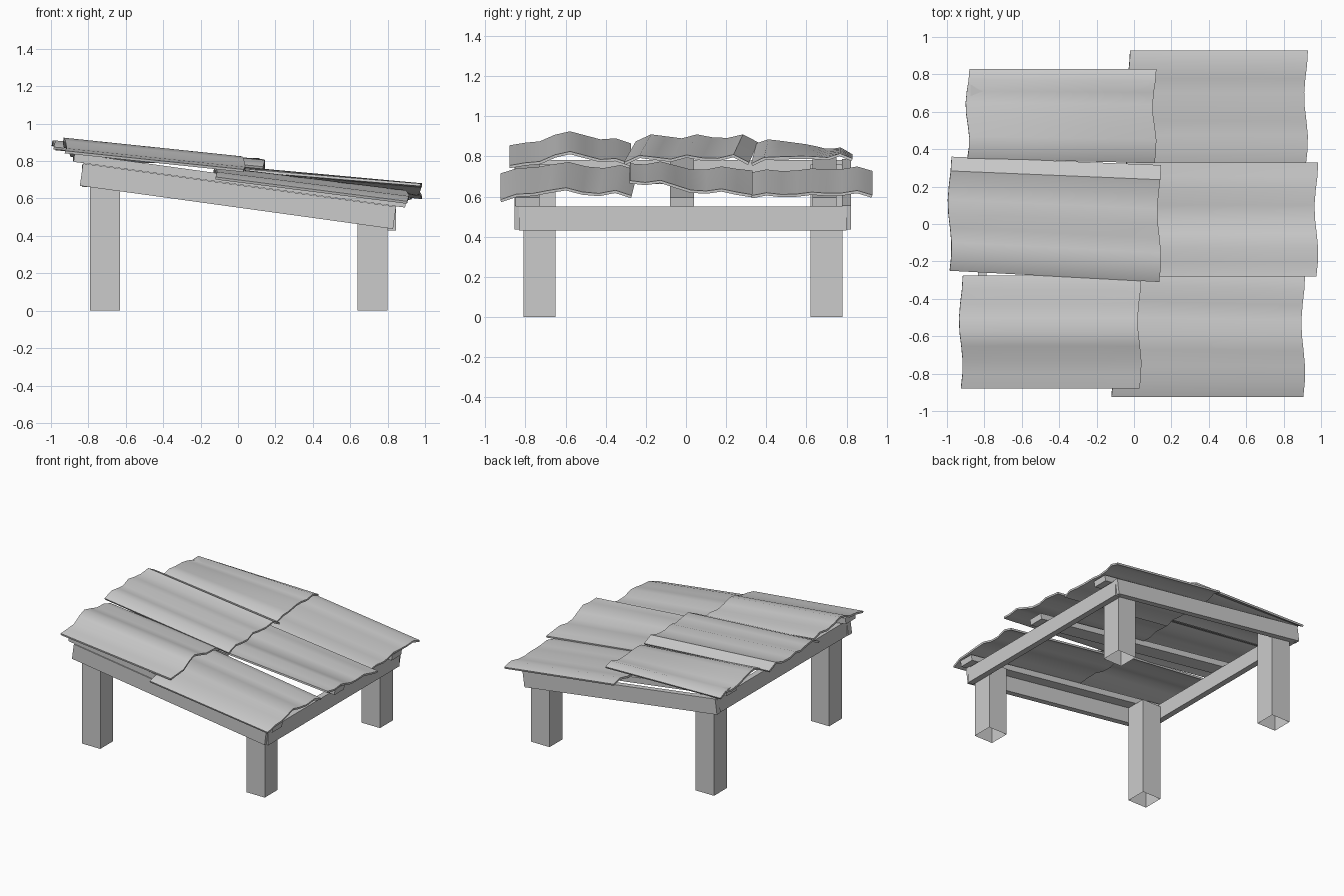
import bpy, bmesh, math
from mathutils import Matrix, Vector

cube = bpy.data.objects.get("Cube")
if cube:
    bpy.data.objects.remove(cube, do_unlink=True)

GREY = (0.6, 0.6, 0.6, 1)
grey = bpy.data.materials.new("plain_grey")
grey.use_nodes = True
grey.diffuse_color = GREY
grey.node_tree.nodes["Principled BSDF"].inputs["Base Color"].default_value = GREY

PITCH = math.atan(0.138)


def finish(name, bm):
    bmesh.ops.recalc_face_normals(bm, faces=bm.faces)
    mesh = bpy.data.meshes.new(name)
    bm.to_mesh(mesh)
    bm.free()
    mesh.materials.append(grey)
    obj = bpy.data.objects.new(name, mesh)
    bpy.context.collection.objects.link(obj)
    return obj


def box(name, center, size, pitch=0.0, open_bottom=False):
    bm = bmesh.new()
    bmesh.ops.create_cube(bm, size=1)
    if open_bottom:
        bm.faces.ensure_lookup_table()
        bmesh.ops.delete(bm, geom=[min(bm.faces, key=lambda f: f.calc_center_median().z)],
                         context='FACES_ONLY')
    m = (Matrix.Translation(center) @ Matrix.Rotation(pitch, 4, 'Y')
         @ Matrix.Diagonal(Vector(size).to_4d()))
    bmesh.ops.transform(bm, matrix=m, verts=bm.verts)
    return finish(name, bm)


def sheet(name, upper, lower, heights, drop, thick=0.014):
    """Wavy sheet between an upper and a lower edge, each (x, y_front, y_back)."""
    bm = bmesh.new()
    n, rows, grid = len(heights) - 1, 4, []
    for r in range(rows + 1):
        t = r / rows
        x, y0, y1 = (a + (b - a) * t for a, b in zip(upper, lower))
        row = []
        for i, h in enumerate(heights):
            s = i / n
            fall = drop[0] + (drop[1] - drop[0]) * s
            wobble = 0.01 * math.sin(s * math.pi * 2.5)
            row.append(bm.verts.new((x + wobble, y0 + (y1 - y0) * s, h - fall * t)))
        grid.append(row)
    for a, b in zip(grid, grid[1:]):
        for i in range(n):
            bm.faces.new((a[i], b[i], b[i + 1], a[i + 1]))
    obj = finish(name, bm)
    if obj.data.polygons[0].normal.z < 0:
        obj.data.flip_normals()
    solid = obj.modifiers.new("thickness", 'SOLIDIFY')
    solid.thickness = thick
    solid.offset = -1
    bpy.context.view_layer.objects.active = obj
    obj.select_set(True)
    bpy.ops.object.modifier_apply(modifier="thickness")
    bpy.ops.object.shade_smooth_by_angle(angle=math.radians(40))
    obj.select_set(False)


# Legs
for side_x, x, top in (("right", -0.71, 0.76), ("left", 0.72, 0.54)):
    for side_y, y in (("front", -0.73), ("back", 0.70)):
        box(f"{side_y}_{side_x}_leg", (x, y, top / 2), (0.16, 0.16, top), open_bottom=True)

# Sloping side rails
for side, y in (("front", -0.832), ("back", 0.80)):
    box(f"{side}_rail", (0, y, 0.612), (1.69, 0.045, 0.12), PITCH)

# Level end beams
box("low_end_beam", (0.822, -0.016, 0.49), (0.045, 1.63, 0.12))
box("high_end_beam", (-0.812, -0.016, 0.722), (0.045, 1.63, 0.12))

# Battens carrying the roof
for place, y in (("front", -0.79), ("middle", -0.02), ("back", 0.69)):
    box(f"{place}_batten", (0.01, y, 0.696), (1.79, 0.12, 0.045), PITCH)

# Lower row of roof sheets
sheet("front_low_sheet", (-0.12, -0.925, -0.24), (0.905, -0.925, -0.27),
      (0.715, 0.742, 0.745, 0.76, 0.772, 0.75, 0.742, 0.757, 0.73), (0.13, 0.125))
sheet("middle_low_sheet", (-0.05, -0.28, 0.33), (0.975, -0.28, 0.33),
      (0.765, 0.76, 0.775, 0.755, 0.735, 0.735, 0.75, 0.738, 0.73), (0.085, 0.12))
sheet("back_low_sheet", (-0.03, 0.325, 0.928), (0.92, 0.325, 0.928),
      (0.72, 0.735, 0.727, 0.73, 0.74, 0.735, 0.737, 0.75, 0.728), (0.115, 0.12))

# Upper row of roof sheets, overlapping the lower row
sheet("front_high_sheet", (-0.925, -0.88, -0.275), (0.03, -0.88, -0.275),
      (0.855, 0.868, 0.875, 0.908, 0.925, 0.905, 0.885, 0.89, 0.865), (0.10, 0.10))
sheet("back_high_sheet", (-0.89, 0.35, 0.83), (0.11, 0.325, 0.83),
      (0.865, 0.885, 0.878, 0.87, 0.862, 0.85, 0.835, 0.845, 0.81), (0.10, 0.02))
sheet("middle_high_sheet", (-0.985, -0.25, 0.36), (0.135, -0.31, 0.315),
      (0.875, 0.91, 0.90, 0.89, 0.91, 0.895, 0.892, 0.91, 0.87), (0.105, 0.10))
